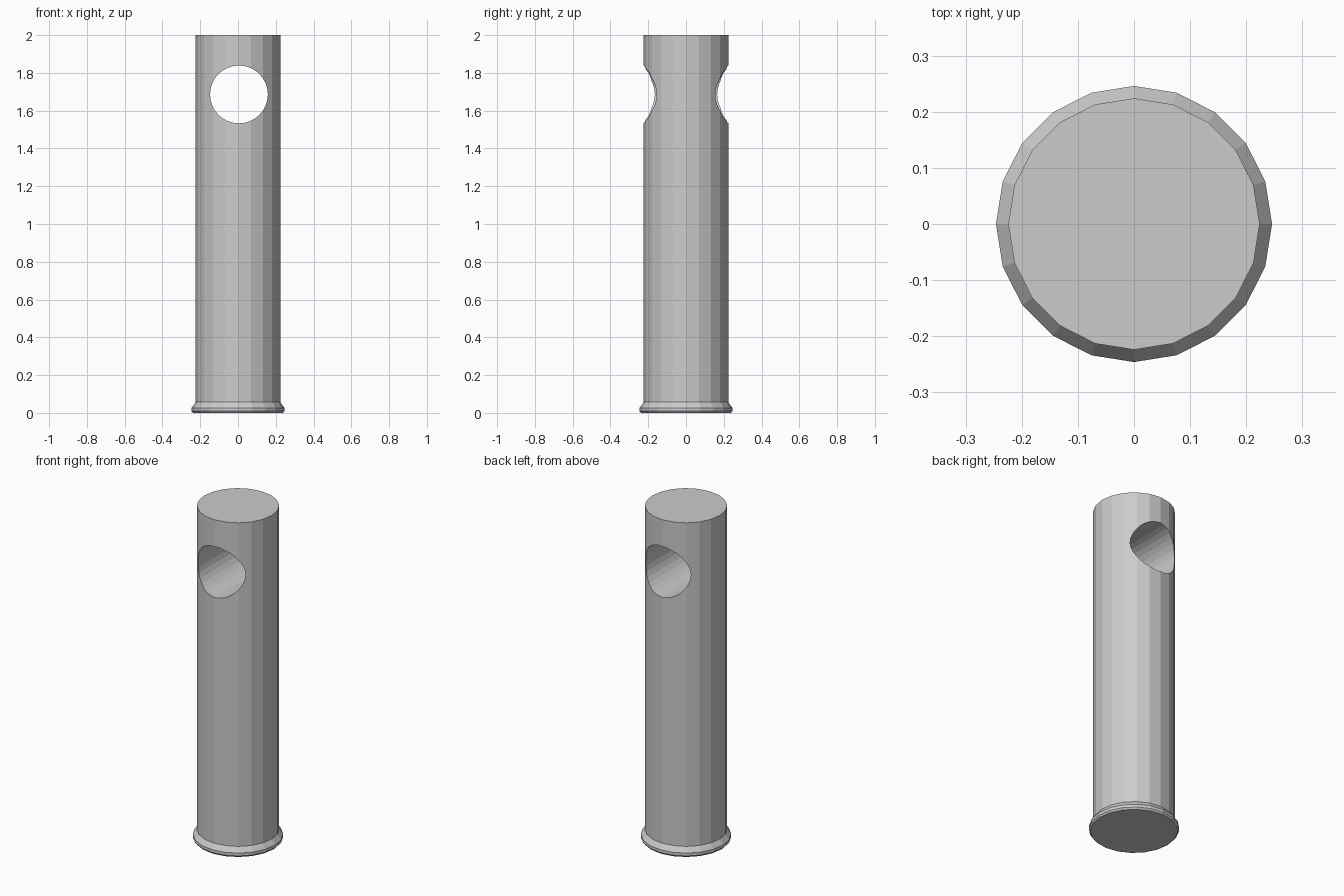
import bpy
import bmesh
from math import cos, sin, pi

if "Cube" in bpy.data.objects:
    bpy.data.objects.remove(bpy.data.objects["Cube"])

SIDES = 20

# Pin body with flared foot: one profile (radius, height) turned around z
profile = [(0.238, 0.0), (0.246, 0.01), (0.246, 0.027), (0.224, 0.057), (0.224, 2.0)]
bm = bmesh.new()
rings = [[bm.verts.new((r * cos(2 * pi * i / SIDES), r * sin(2 * pi * i / SIDES), z))
          for i in range(SIDES)] for r, z in profile]
for low, high in zip(rings, rings[1:]):
    for i in range(SIDES):
        j = (i + 1) % SIDES
        bm.faces.new((low[i], low[j], high[j], high[i]))
bm.faces.new(rings[0][::-1])
bm.faces.new(rings[-1])
mesh = bpy.data.meshes.new("pin_body")
bm.to_mesh(mesh)
bm.free()
pin = bpy.data.objects.new("pin_body", mesh)
bpy.context.collection.objects.link(pin)

# Cross hole running front to back near the top
bpy.ops.mesh.primitive_cylinder_add(vertices=32, radius=0.153, depth=1.0,
                                    location=(0.005, 0, 1.686), rotation=(pi / 2, 0, 0))
cutter = bpy.context.object
cutter.name = "hole_cutter"
cutter.hide_render = True
cutter.display_type = 'WIRE'
hole = pin.modifiers.new("cross_hole", 'BOOLEAN')
hole.operation = 'DIFFERENCE'
hole.solver = 'EXACT'
hole.object = cutter
